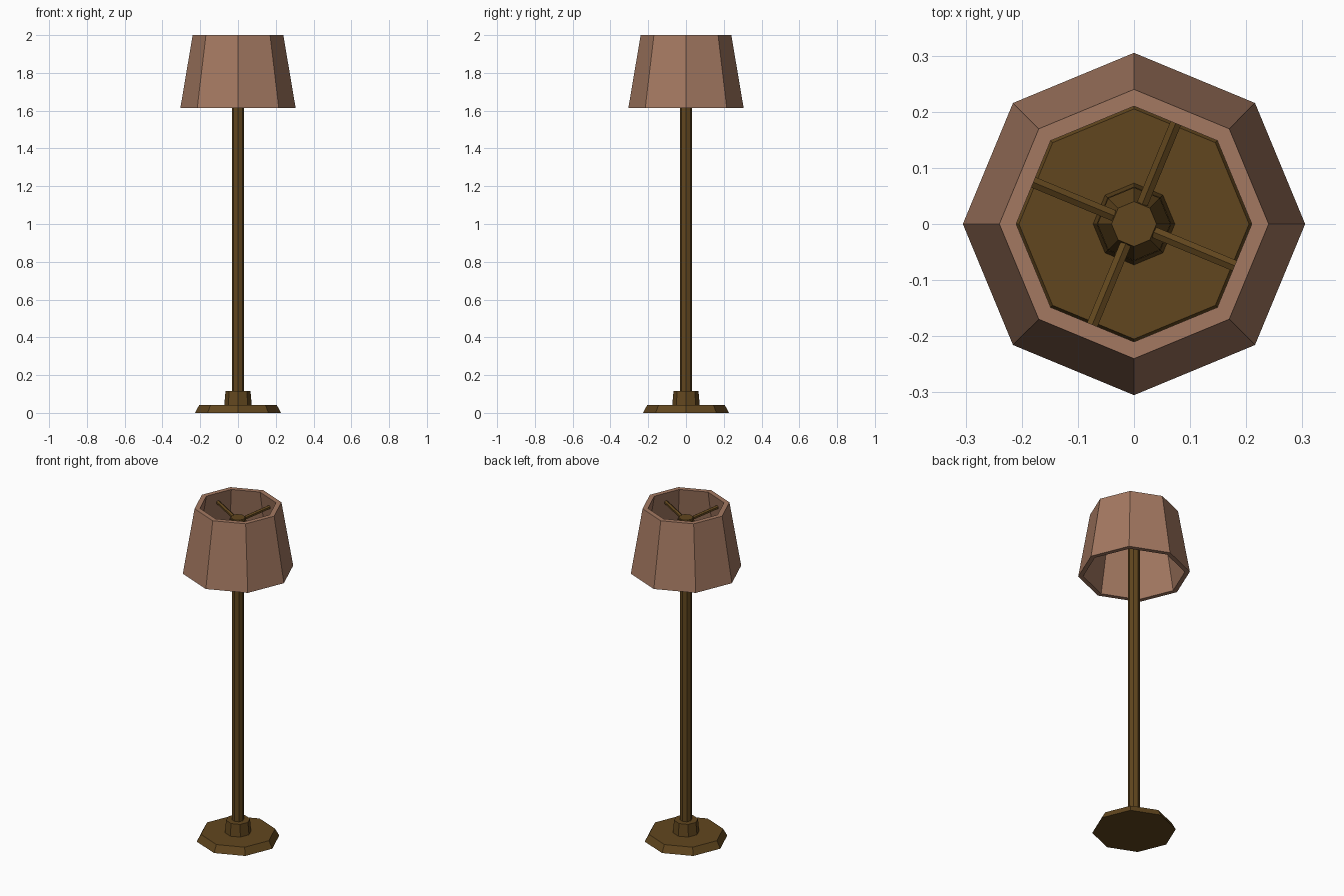
import bpy, bmesh
from math import cos, sin, pi, radians
from mathutils import Vector

if "Cube" in bpy.data.objects:
    bpy.data.objects.remove(bpy.data.objects["Cube"])


def material(name, color):
    m = bpy.data.materials.new(name)
    m.diffuse_color = (*color, 1)
    m.use_nodes = True
    m.node_tree.nodes["Principled BSDF"].inputs["Base Color"].default_value = m.diffuse_color
    return m


FABRIC = material("shade_fabric", (0.37, 0.19, 0.12))
BRASS = material("dark_brass", (0.12, 0.062, 0.013))


def finish(bm, name, mat):
    bmesh.ops.recalc_face_normals(bm, faces=bm.faces)
    mesh = bpy.data.meshes.new(name)
    bm.to_mesh(mesh)
    bm.free()
    mesh.materials.append(mat)
    obj = bpy.data.objects.new(name, mesh)
    bpy.context.collection.objects.link(obj)
    return obj


def lathe(name, profile, mat, closed=False, sides=8):
    """Turn (radius, z) points into a flat-sided solid, capped or looped."""
    bm = bmesh.new()
    rings = [[bm.verts.new((r * cos(2 * pi * i / sides), r * sin(2 * pi * i / sides), z))
              for i in range(sides)] for r, z in profile]
    pairs = list(zip(rings, rings[1:]))
    if closed:
        pairs.append((rings[-1], rings[0]))
    else:
        bm.faces.new(rings[0])
        bm.faces.new(rings[-1])
    for a, b in pairs:
        for i in range(sides):
            j = (i + 1) % sides
            bm.faces.new((a[i], a[j], b[j], b[i]))
    return finish(bm, name, mat)


def rod(name, start, end, radius, mat, sides=6):
    start, end = Vector(start), Vector(end)
    bm = bmesh.new()
    bmesh.ops.create_cone(bm, cap_ends=True, segments=sides, radius1=radius,
                          radius2=radius, depth=(end - start).length)
    obj = finish(bm, name, mat)
    obj.location = (start + end) / 2
    obj.rotation_euler = (end - start).to_track_quat('Z', 'Y').to_euler()
    return obj


# Weighted foot, collar and pole
lathe("base", [(0.228, 0), (0.205, 0.042)], BRASS)
lathe("base_collar", [(0.073, 0.04), (0.066, 0.115)], BRASS)
lathe("pole", [(0.032, 0.1), (0.032, 1.85)], BRASS)

# Tapered socket under the shade carrier
lathe("socket", [(0.032, 1.81), (0.065, 1.83), (0.04, 1.93)], BRASS)

# Four spokes rising slightly to the middle of alternate shade panels
for k in range(4):
    a = radians(67.5 + 90 * k)
    rod(f"spoke_{k + 1}", (0.025 * cos(a), 0.025 * sin(a), 1.912),
        (0.202 * cos(a), 0.202 * sin(a), 1.94), 0.0115, BRASS)

# Open, hollow lampshade
lathe("lampshade", [(0.305, 1.615), (0.24, 2.0), (0.21, 2.0), (0.278, 1.615)],
      FABRIC, closed=True)
